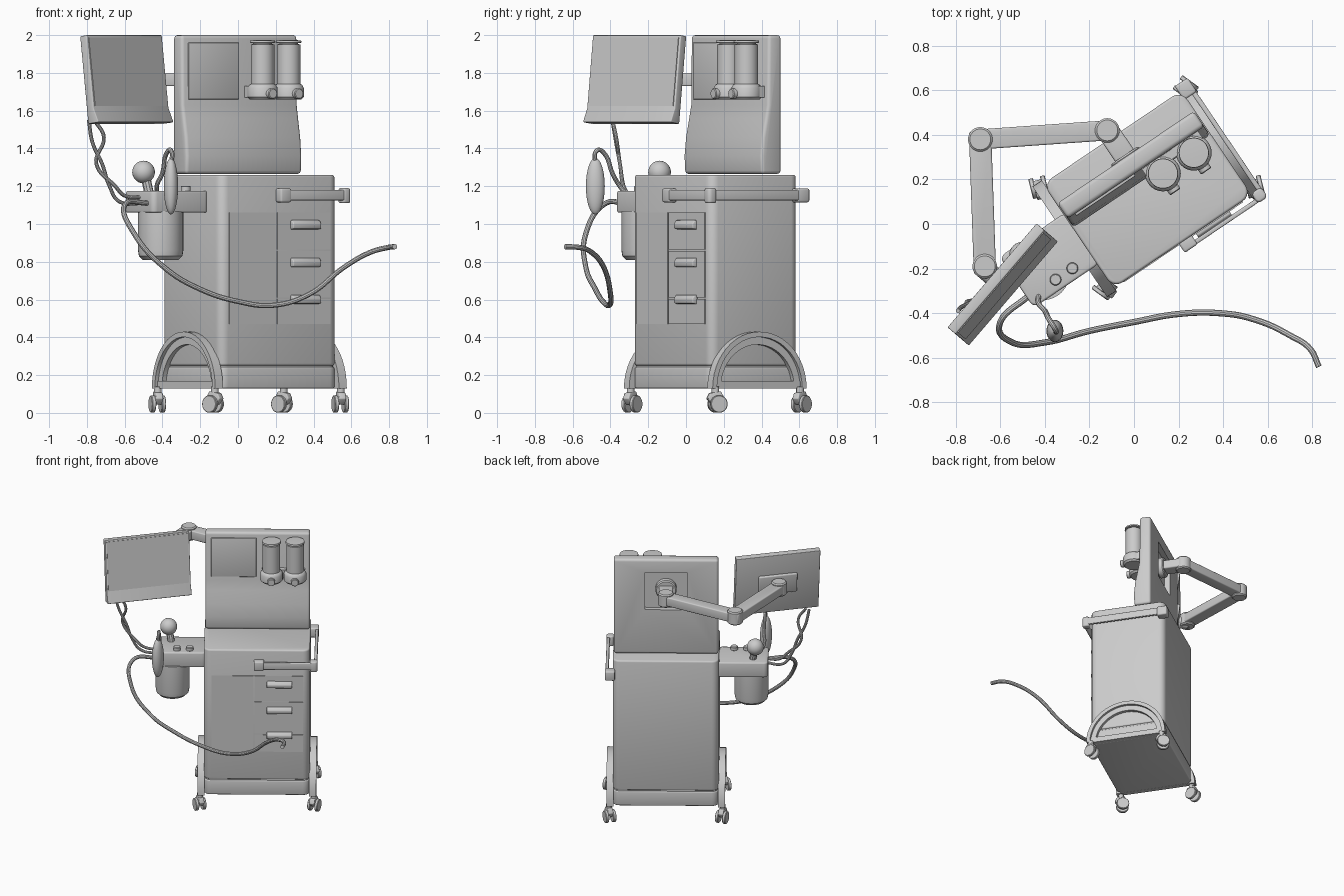
import bpy, bmesh, math
from mathutils import Matrix, Vector

cube = bpy.data.objects.get("Cube")
if cube:
    bpy.data.objects.remove(cube, do_unlink=True)

grey = bpy.data.materials.new("light_grey")
grey.use_nodes = True
COLOUR = (0.6, 0.6, 0.6, 1)
grey.diffuse_color = COLOUR
grey.node_tree.nodes["Principled BSDF"].inputs["Base Color"].default_value = COLOUR

# The cart is turned in plan; the screen has its own turn and tilt
CART = Matrix.Translation((0.06, 0.155, 0)) @ Matrix.Rotation(math.radians(34), 4, 'Z')
SCREEN = (Matrix.Translation((-0.597, -0.265, 1.765)) @ Matrix.Rotation(math.radians(49.4), 4, 'Z')
          @ Matrix.Rotation(math.radians(-7), 4, 'X'))
parts = []


def finish(name, bm, frame):
    bmesh.ops.recalc_face_normals(bm, faces=bm.faces)
    mesh = bpy.data.meshes.new(name)
    bm.to_mesh(mesh)
    bm.free()
    mesh.materials.append(grey)
    ob = bpy.data.objects.new(name, mesh)
    bpy.context.collection.objects.link(ob)
    ob.matrix_world = frame
    parts.append(ob)
    return ob


def bevel(bm, edges, width, segments=3):
    bmesh.ops.bevel(bm, geom=edges, offset=width, segments=segments, profile=0.5, affect='EDGES')


def box(name, x, y, z, soft=0.0, corner=0.0, frame=CART):
    """Box from ranges; corner rounds the upright edges, soft rounds the rest."""
    bm = bmesh.new()
    size = [b - a for a, b in (x, y, z)]
    mid = [(a + b) / 2 for a, b in (x, y, z)]
    bmesh.ops.create_cube(bm, size=1, matrix=Matrix.Translation(mid) @ Matrix.Diagonal((*size, 1)))
    if corner:
        bevel(bm, [e for e in bm.edges
                   if abs(e.verts[0].co.z - e.verts[1].co.z) > 1e-4], corner, 5)
    if soft:
        bevel(bm, [e for e in bm.edges if e.calc_face_angle(0) > 0.7], soft)
    return finish(name, bm, frame)


def prism(name, outline, x0, x1, soft=0.0, frame=CART):
    """Side outline of (y, z) points pushed across x."""
    bm = bmesh.new()
    face = bm.faces.new([bm.verts.new((x0, y, z)) for y, z in outline])
    out = bmesh.ops.extrude_face_region(bm, geom=[face])
    bmesh.ops.translate(bm, vec=(x1 - x0, 0, 0),
                        verts=[v for v in out["geom"] if isinstance(v, bmesh.types.BMVert)])
    if soft:
        bmesh.ops.recalc_face_normals(bm, faces=bm.faces)
        bevel(bm, [e for e in bm.edges if e.calc_face_angle(0) > 0.7], soft)
    return finish(name, bm, frame)


def lathe(name, profile, at, axis='Z', frame=CART, sides=32):
    """Turned part from (radius, height) pairs."""
    bm = bmesh.new()
    verts = [bm.verts.new((r, 0, h)) for r, h in profile]
    edges = [bm.edges.new(p) for p in zip(verts, verts[1:])]
    bmesh.ops.spin(bm, geom=verts + edges, axis=(0, 0, 1), cent=(0, 0, 0),
                   angle=math.tau, steps=sides)
    bmesh.ops.remove_doubles(bm, verts=bm.verts, dist=1e-5)
    turn = {'Z': Matrix(), 'X': Matrix.Rotation(math.pi / 2, 4, 'Y'),
            'Y': Matrix.Rotation(math.pi / 2, 4, 'X')}[axis]
    return finish(name, bm, frame @ Matrix.Translation(at) @ turn)


def disc(name, r, h, at, axis='Z', frame=CART):
    b = min(r, h) * 0.15
    return lathe(name, [(0, 0), (r - b, 0), (r, b), (r, h - b), (r - b, h), (0, h)], at, axis, frame)


def ball(name, at, size, frame=Matrix()):
    bm = bmesh.new()
    bmesh.ops.create_uvsphere(bm, u_segments=24, v_segments=16, radius=1,
                              matrix=Matrix.Translation(at) @ Matrix.Diagonal((*size, 1)))
    return finish(name, bm, frame)


def tube(name, points, radius):
    curve = bpy.data.curves.new(name, 'CURVE')
    curve.dimensions = '3D'
    curve.bevel_depth, curve.bevel_resolution = radius, 3
    curve.resolution_u, curve.use_fill_caps = 8, True
    line = curve.splines.new('BEZIER')
    line.bezier_points.add(len(points) - 1)
    for bp, p in zip(line.bezier_points, points):
        bp.co = p
        bp.handle_left_type = bp.handle_right_type = 'AUTO'
    curve.materials.append(grey)
    ob = bpy.data.objects.new(name, curve)
    bpy.context.collection.objects.link(ob)
    parts.append(ob)


def beam(name, p, q, width, height):
    p, q = Vector(p), Vector(q)
    d = q - p
    frame = Matrix.Translation(p) @ Matrix.Rotation(math.atan2(d.y, d.x), 4, 'Z')
    w, h, e = width / 2, height / 2, width * 0.4
    box(name, (-e, d.length + e), (-w, w), (-h, h), 0.008, 0.02, frame)


# Cabinet and base
box("cabinet", (-0.375, 0.375), (-0.283, 0.283), (0.25, 1.26), 0.012, 0.05)
box("cabinet_seam", (-0.368, 0.368), (-0.276, 0.276), (0.23, 0.26), 0, 0.045)
box("base", (-0.375, 0.375), (-0.283, 0.283), (0.13, 0.242), 0.008, 0.05)

# Door, drawers and their pulls
box("door", (-0.32, -0.025), (-0.287, -0.28), (0.47, 1.06))
for i, (low, high) in enumerate([(0.865, 1.06), (0.61, 0.857), (0.47, 0.602)]):
    box(f"drawer_{i}", (-0.015, 0.325), (-0.288, -0.28), (low, high))
    top = (1.02, 0.82, 0.625)[i]
    prism(f"drawer_pull_{i}", [(-0.28, top), (-0.3, top), (-0.315, top - 0.02),
                               (-0.312, top - 0.045), (-0.28, top - 0.05)], 0.07, 0.25, 0.006)

# Upper housing with a curved lower front
housing = prism("upper_housing", [(0.05, 1.265), (0.045, 1.36), (0.055, 1.46), (0.075, 1.56),
                                  (0.088, 1.63), (0.092, 2.0), (0.175, 2.0), (0.175, 1.265)],
                -0.37, 0.37, 0.018)
recess = box("recess_cutter", (-0.15, 0.15), (0.135, 0.25), (1.61, 1.9))
recess.hide_render = True
recess.hide_set(True)
cut = housing.modifiers.new("recess", 'BOOLEAN')
cut.operation, cut.object, cut.solver = 'DIFFERENCE', recess, 'EXACT'
box("front_panel", (-0.33, -0.01), (0.08, 0.1), (1.66, 1.96), 0.004)

# Paired vaporisers
for i, x in enumerate((0.098, 0.265)):
    lathe(f"vaporiser_{i}", [(0, 1.66), (0.068, 1.66), (0.08, 1.672), (0.08, 1.72), (0.07, 1.738),
                             (0.062, 1.742), (0.062, 1.95), (0.05, 1.953), (0.05, 1.958),
                             (0.068, 1.96), (0.066, 1.972), (0, 1.975)], (x, 0.02, 0))
    disc(f"vaporiser_dial_{i}", 0.028, 0.03, (x, -0.05, 1.69), 'Y')
box("vaporiser_bracket", (0.03, 0.335), (0.05, 0.1), (1.67, 1.73))

# Grab rail round the front and left side
box("rail_front", (0.0, 0.42), (-0.327, -0.307), (1.125, 1.18), 0.006)
box("rail_side", (0.405, 0.427), (-0.32, 0.31), (1.125, 1.18), 0.006)
box("rail_corner", (0.375, 0.43), (-0.33, -0.275), (1.11, 1.19), 0.01, 0.02)
box("rail_front_end", (-0.02, 0.05), (-0.33, -0.27), (1.115, 1.188), 0.01)
box("rail_back_end", (0.36, 0.43), (0.24, 0.315), (1.115, 1.188), 0.01)


# Arched side legs with casters
def arch(w, h):
    return [(w * math.cos(t), 0.13 + h * math.sin(t))
            for t in (math.pi * k / 24 for k in range(25))]


for side, s in (("left", 1), ("right", -1)):
    prism(f"{side}_arch_rim", arch(0.3, 0.3) + arch(0.272, 0.272)[::-1], s * 0.37, s * 0.42)
    prism(f"{side}_arch_web", arch(0.275, 0.275) + arch(0.235, 0.232)[::-1], s * 0.37, s * 0.4)
    box(f"{side}_arch_foot", sorted((s * 0.37, s * 0.405)), (-0.28, 0.28), (0.13, 0.17))
    for end, e in (("back", 1), ("front", -1)):
        x, y, tag = s * 0.402, e * 0.27, f"{side}_{end}"
        spot = CART @ Matrix.Translation((x, y, 0)) @ Matrix.Rotation(0.35 * s * e, 4, 'Z')
        disc(f"{tag}_caster_stem", 0.02, 0.05, (0, 0, 0.09), 'Z', spot)
        prism(f"{tag}_caster_hood", [(-0.045, 0.075), (-0.03, 0.105), (0.025, 0.115),
                                     (0.045, 0.08), (0.03, 0.05), (-0.02, 0.045)],
              -0.02, 0.02, 0.005, spot)
        for j, wx in enumerate((-0.038, 0.016)):
            disc(f"{tag}_wheel_{j}", 0.046, 0.022, (wx, 0.012, 0.047), 'X', spot)

# Side tray with canister, knobs and gauge ball
box("side_tray", (-0.72, -0.36), (-0.155, 0.12), (1.06, 1.175), 0.01, 0.03)
lathe("canister", [(0, 0.81), (0.095, 0.81), (0.115, 0.83), (0.12, 0.86), (0.12, 1.07), (0, 1.07)],
      (-0.6, -0.05, 0))
for i, x in enumerate((-0.568, -0.477)):
    disc(f"tray_knob_{i}", 0.026, 0.03, (x, -0.105, 1.172))
ball("gauge_ball", (-0.5, -0.14, 1.275), (0.06, 0.06, 0.06))
tube("gauge_neck", [(-0.47, -0.15, 1.16), (-0.49, -0.145, 1.25)], 0.025)

# Breathing bag and hoses
ball("breathing_bag", (-0.355, -0.48, 1.2), (0.038, 0.05, 0.15))
tube("bag_tube", [(-0.355, -0.48, 1.3), (-0.355, -0.47, 1.39), (-0.38, -0.43, 1.37),
                  (-0.4, -0.39, 1.27), (-0.43, -0.35, 1.2), (-0.42, -0.3, 1.14)], 0.012)
tube("long_hose", [(-0.47, -0.32, 1.11), (-0.6, -0.44, 1.1), (-0.55, -0.53, 0.95),
                   (-0.39, -0.53, 0.77), (-0.2, -0.48, 0.655), (0, -0.44, 0.59),
                   (0.19, -0.405, 0.57), (0.38, -0.4, 0.63), (0.56, -0.435, 0.77),
                   (0.7, -0.5, 0.85), (0.79, -0.56, 0.875), (0.83, -0.64, 0.88)], 0.014)
for i, d in enumerate((0, 0.03)):
    tube(f"screen_cable_{i}", [(-0.79 + d, -0.39, 1.55), (-0.77 + 2 * d, -0.37, 1.43 + d),
                               (-0.72 - d, -0.35, 1.32), (-0.68 + d, -0.33, 1.2),
                               (-0.63 + d, -0.3, 1.12 + d), (-0.5, -0.26, 1.11 + d)], 0.01)

# Tilted screen with a projecting chin
prism("screen", [(0.025, -0.234), (0.025, 0.234), (-0.022, 0.234), (-0.022, -0.155),
                 (-0.045, -0.225), (-0.045, -0.234)], -0.307, 0.307, 0.005, SCREEN)
box("screen_face", (-0.295, 0.295), (-0.026, -0.02), (-0.145, 0.222), 0, 0, SCREEN)
box("screen_back_plate", (-0.14, 0.14), (0.02, 0.045), (-0.075, 0.075), 0.008, 0, SCREEN)
disc("screen_pivot", 0.045, 0.09, (0, 0.12, 0), 'Y', SCREEN)

# Folding support arm
disc("arm_mount", 0.075, 0.05, (0, 0.185, 1.765), 'Y')
box("arm_bracket", (-0.05, 0.05), (0.13, 0.33), (1.73, 1.8), 0.01)
SHOULDER, ELBOW, WRIST = (-0.12, 0.42, 1.765), (-0.69, 0.38, 1.765), (-0.67, -0.19, 1.765)
beam("upper_arm", SHOULDER, ELBOW, 0.09, 0.07)
beam("forearm", ELBOW, WRIST, 0.1, 0.07)
for name, spot in (("shoulder", SHOULDER), ("elbow", ELBOW), ("wrist", WRIST)):
    disc(f"{name}_joint", 0.055, 0.1, Vector(spot) - Vector((0, 0, 0.05)), 'Z', Matrix())

# Turn tubes into meshes and smooth the rounded parts
bpy.ops.object.select_all(action='DESELECT')
for ob in parts:
    if ob is not recess:
        ob.select_set(True)
        bpy.context.view_layer.objects.active = ob
bpy.ops.object.convert(target='MESH')
bpy.ops.object.shade_smooth_by_angle(angle=math.radians(35))
